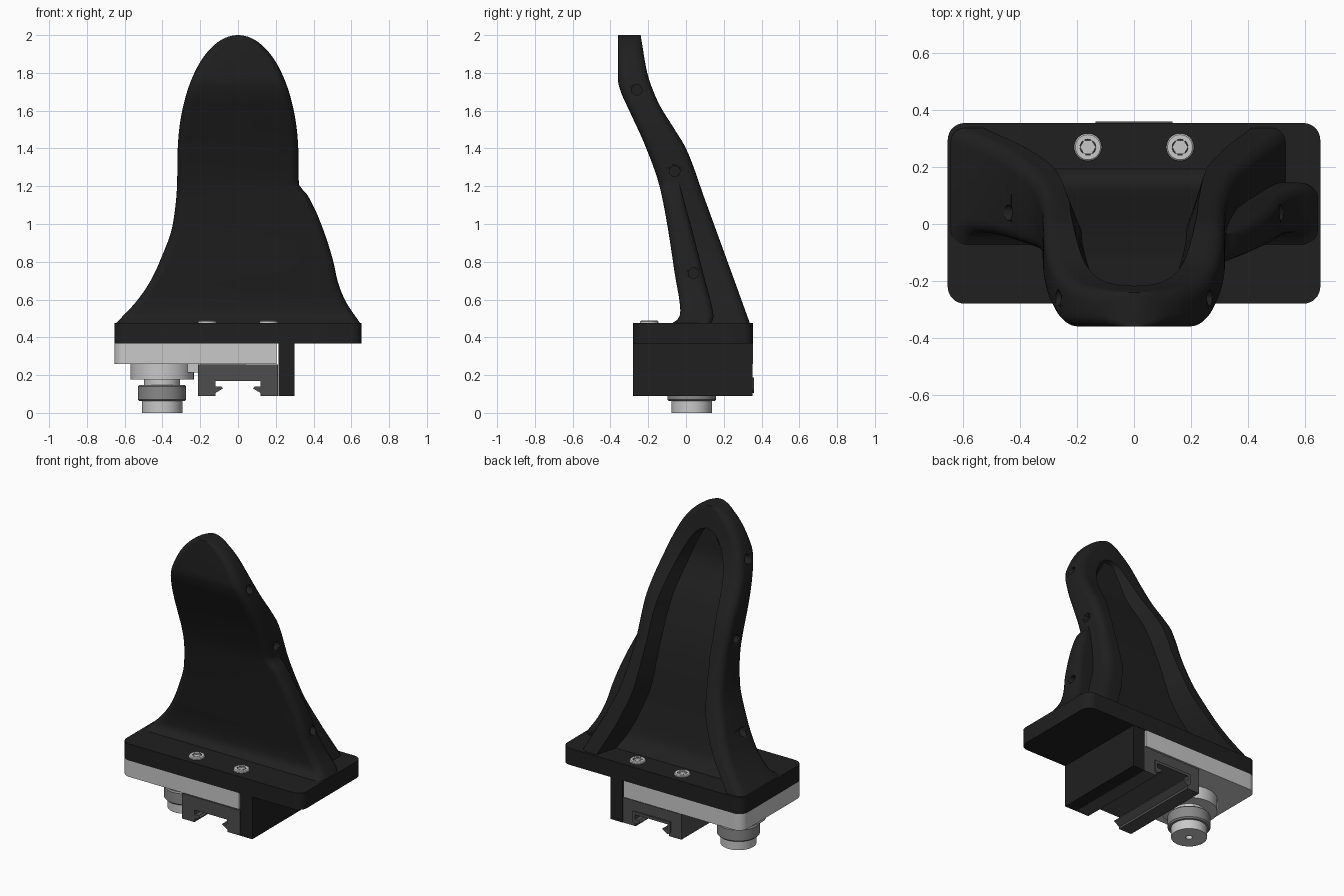
import bpy, bmesh, math
from mathutils import Matrix, Vector

cube = bpy.data.objects.get("Cube")
if cube:
    bpy.data.objects.remove(cube, do_unlink=True)


def material(name, v):
    m = bpy.data.materials.new(name)
    m.use_nodes = True
    m.diffuse_color = (v, v, v, 1)
    m.node_tree.nodes["Principled BSDF"].inputs["Base Color"].default_value = (v, v, v, 1)
    return m


BLACK = material("black_plastic", 0.014)
LIGHT = material("light_metal", 0.58)
MID = material("mid_grey_metal", 0.25)
DARK = material("dark_grey_metal", 0.075)


def finish(name, bm, mat, angle=35):
    bmesh.ops.recalc_face_normals(bm, faces=bm.faces)
    me = bpy.data.meshes.new(name)
    bm.to_mesh(me)
    bm.free()
    me.materials.append(mat)
    ob = bpy.data.objects.new(name, me)
    bpy.context.collection.objects.link(ob)
    bpy.ops.object.select_all(action='DESELECT')
    ob.select_set(True)
    bpy.context.view_layer.objects.active = ob
    bpy.ops.object.shade_smooth_by_angle(angle=math.radians(angle))
    return ob


def box(name, lo, hi, mat, radius=0, rounded=lambda v: True):
    """Box whose chosen vertical edges are rounded."""
    bm = bmesh.new()
    bmesh.ops.create_cube(bm, size=1)
    for v in bm.verts:
        v.co = Vector([lo[i] if v.co[i] < 0 else hi[i] for i in range(3)])
    if radius:
        edges = [e for e in bm.edges
                 if abs(e.verts[0].co.z - e.verts[1].co.z) > 1e-4 and rounded(e.verts[0].co)]
        bmesh.ops.bevel(bm, geom=edges, offset=radius, segments=8, profile=0.5, affect='EDGES')
    return finish(name, bm, mat)


def lathe(name, profile, centre, mat, sides=48):
    """Spin (radius, z) points about a vertical axis."""
    bm = bmesh.new()
    vs = [bm.verts.new((r, 0, z)) for r, z in profile]
    es = [bm.edges.new(p) for p in zip(vs, vs[1:])]
    bmesh.ops.spin(bm, geom=vs + es, cent=(0, 0, 0), axis=(0, 0, 1),
                   angle=math.tau, steps=sides, use_merge=False)
    bmesh.ops.remove_doubles(bm, verts=bm.verts, dist=1e-5)
    bmesh.ops.translate(bm, verts=bm.verts, vec=centre)
    return finish(name, bm, mat)


def extrude_y(name, half, y0, y1, mat):
    """Mirror half an (x, z) outline and extrude it along y."""
    bm = bmesh.new()
    pts = half + [(-x, z) for x, z in reversed(half)]
    f = bm.faces.new([bm.verts.new((x, y0, z)) for x, z in pts])
    g = bmesh.ops.extrude_face_region(bm, geom=[f])["geom"]
    bmesh.ops.translate(bm, verts=[v for v in g if isinstance(v, bmesh.types.BMVert)],
                        vec=(0, y1 - y0, 0))
    return finish(name, bm, mat)


def curve(*pts):
    """Smooth curve through (z, value) points without overshoot."""
    pts = sorted(pts)
    sl = [(b[1] - a[1]) / (b[0] - a[0]) for a, b in zip(pts, pts[1:])]
    t = [sl[0]] + [0 if a * b <= 0 else 2 * a * b / (a + b) for a, b in zip(sl, sl[1:])] + [sl[-1]]

    def f(z):
        z = min(max(z, pts[0][0]), pts[-1][0])
        i = max(k for k in range(len(sl)) if pts[k][0] <= z)
        (z0, a), (z1, b) = pts[i], pts[i + 1]
        h = z1 - z0
        u = (z - z0) / h
        return (a * (1 + 2 * u) * (1 - u) ** 2 + h * t[i] * u * (1 - u) ** 2
                + b * u * u * (3 - 2 * u) + h * t[i + 1] * u * u * (u - 1))
    return f


def dome(z, low, z0, b, a):
    """Elliptic top above z0, given curve below."""
    return low(z) if z < z0 else a * math.sqrt(max(0, 1 - ((z - z0) / b) ** 2))


# Fin outlines by height
left_low = curve((1.35, .32), (1.2, .323), (1, .345), (.8, .415), (.7, .463), (.6, .53), (.47, .65))
wing_low = curve((1.35, .32), (1.215, .322), (1.15, .37), (1, .44), (.8, .505), (.7, .527),
                 (.6, .565), (.47, .65))
body_low = curve((1.35, .32), (1.215, .322), (.9, .36), (.7, .43), (.47, .535))
front = curve((2, -.36), (1.76, -.36), (1.7, -.345), (1.6, -.3), (1.4, -.21), (1.2, -.14),
              (1, -.1), (.74, -.06), (.53, -.03), (.5, -.04), (.47, -.08))
back = curve((2, -.24), (1.95, -.232), (1.8, -.205), (1.65, -.15), (1.5, -.06), (1.4, 0),
             (1.13, .1), (.47, .34))
floor = curve((1.86, -.24), (1.7, -.235), (1.4, -.1), (1.13, 0), (.7, .09), (.55, .13), (.47, .2))
pocket_l = curve((1.2, .225), (.9, .27), (.7, .36), (.47, .535))
pocket_r = curve((1.2, .225), (.9, .25), (.7, .31), (.47, .415))


def left_x(z): return dome(z, left_low, 1.35, .65, .32)
def right_x(z): return dome(z, wing_low, 1.35, .65, .32)


def arc(x, y, sx, sy, r, flip=False):
    """Rounded corner at (x, y), outward signs sx and sy."""
    out = []
    for k in range(6):
        a = k * math.pi / 10
        out.append((x - sx * r * (1 - math.cos(a)), y - sy * r * (1 - math.sin(a))))
    return out[::-1] if flip else out


def section(z):
    xl, xr = left_x(z), right_x(z)
    xb = min(xr, dome(z, body_low, 1.35, .65, .32))
    yf, yb = front(z), back(z)
    yw = min((1.17 - z) * .373, (yf + yb) / 2)
    r = min(.05, .4 * xl)
    pl, pr = dome(z, pocket_l, 1.2, .66, .225), dome(z, pocket_r, 1.2, .66, .225)
    fl = min(floor(z), yb - .005) if pl > 0 else yb
    rim = min(.04, .4 * pl)
    pts = arc(-xl, yf, -1, -1, r) + arc(xr, yf, 1, -1, r, True)
    pts += arc(xr, yw, 1, 1, min(.04, (xr - xb) / 2)) + [(xb, yw)]
    pts += arc(xb, yb, 1, 1, r)
    pts += [(pr, yb), (pr - rim, fl), (rim - pl, fl), (-pl, yb)]
    pts += arc(-xl, yb, -1, 1, r, True)
    return [(x, y, z) for x, y in pts]


# Fin: sections stacked up the height, closer together at the tip
heights = [.47 + 1.33 * i / 56 for i in range(56)] + [2 - .2 * (1 - i / 24) ** 2 for i in range(24)]
bm = bmesh.new()
rows = [[bm.verts.new(p) for p in section(z)] for z in heights + [1.9999]]
n = len(rows[0])
for a, b in zip(rows, rows[1:]):
    for i in range(n):
        j = (i + 1) % n
        bm.faces.new((a[i], a[j], b[j], b[i]))
bm.faces.new(rows[0])
bm.faces.new(rows[-1])
bmesh.ops.remove_doubles(bm, verts=bm.verts, dist=1e-5)
fin = finish("fin", bm, BLACK, 40)

# Shallow pin holes along both edges of the fin
bm = bmesh.new()
for y, z in ((-.26, 1.71), (-.06, 1.28), (.04, .74)):
    for x in (-left_x(z), right_x(z)):
        m = Matrix.Translation((x, y, z)) @ Matrix.Rotation(math.pi / 2, 4, 'Y')
        bmesh.ops.create_cone(bm, cap_ends=True, segments=24, radius1=.028, radius2=.028,
                              depth=.09, matrix=m)
cutter = finish("hole_cutter", bm, BLACK)
cutter.hide_render = True
cutter.hide_set(True)
cutter.display_type = 'WIRE'
mod = fin.modifiers.new("holes", 'BOOLEAN')
mod.operation = 'DIFFERENCE'
mod.solver = 'EXACT'
mod.object = cutter
bpy.context.view_layer.objects.active = fin
bpy.ops.object.modifier_apply(modifier="holes")
bpy.data.objects.remove(cutter, do_unlink=True)

# Base slab, end block and metal plate
box("base_slab", (-.655, -.28, .367), (.655, .355, .476), BLACK, .06)
box("end_block", (.215, -.28, .09), (.3, .352, .37), BLACK)
box("mount_plate", (-.655, -.28, .26), (.205, .355, .367), LIGHT, .06, lambda v: v.x < 0)
box("shim", (-.2, -.27, .25), (.04, .34, .265), LIGHT)

# Rail clamp with a liner in its channel
extrude_y("rail_clamp", [(.212, .255), (.212, .09), (.12, .09), (.12, .11), (.135, .12),
                         (.135, .187)], -.28, .35, DARK)
extrude_y("channel_liner", [(.136, .188), (.136, .12), (.12, .105), (.078, .13), (.09, .14),
                            (.118, .14), (.118, .17)], -.28, .36, DARK)

# Clamping knob below the plate
axis = (-.402, .03, 0)
lathe("knob_collar", [(0, .265), (.168, .265), (.168, .178), (0, .178)], axis, LIGHT)
lathe("knob_neck", [(0, .18), (.095, .18), (.095, .14), (0, .14)], axis, LIGHT)
lathe("knob_grip", [(0, .148), (.12, .148), (.128, .14), (.128, .07), (.12, .062), (0, .062)],
      axis, MID)
lathe("knob_foot", [(0, .065), (.107, .065), (.107, 0), (.02, 0), (.02, .02), (0, .02)],
      axis, LIGHT)
box("clamp_tongue", (-.34, -.07, .215), (-.21, .13, .262), LIGHT)

# Four screws with hexagonal sockets
for row, y in (("front", -.195), ("back", .27)):
    for side, x in (("right", -.162), ("left", .162)):
        lathe(f"{row}_{side}_screw",
              [(0, .46), (.049, .46), (.049, .483), (.044, .488), (.028, .488)],
              (x, y, 0), LIGHT, 36)
        lathe(f"{row}_{side}_screw_socket", [(.029, .488), (.026, .488), (.026, .479), (0, .479)],
              (x, y, 0), LIGHT, 6)
